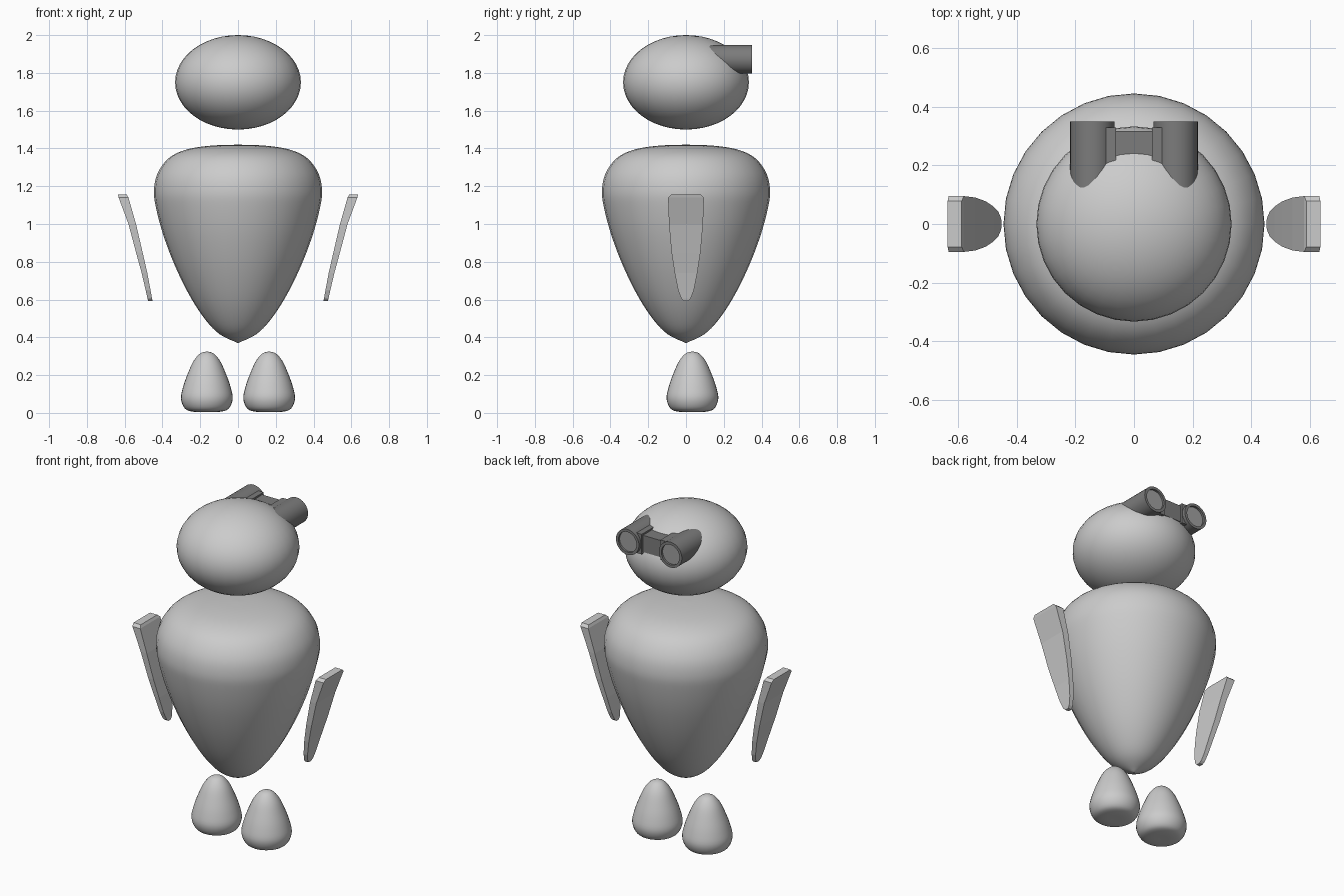
import bpy, bmesh, math

if "Cube" in bpy.data.objects:
    bpy.data.objects.remove(bpy.data.objects["Cube"])


def material(name, value):
    m = bpy.data.materials.new(name)
    m.diffuse_color = (value, value, value, 1)
    m.use_nodes = True
    m.node_tree.nodes["Principled BSDF"].inputs["Base Color"].default_value = m.diffuse_color
    return m


light = material("light grey", 0.6)
dark = material("dark grey", 0.2)
glass = material("lens grey", 0.35)


def finish(name, bm, mats, smooth_angle=None):
    bmesh.ops.recalc_face_normals(bm, faces=bm.faces)
    mesh = bpy.data.meshes.new(name)
    bm.to_mesh(mesh)
    bm.free()
    obj = bpy.data.objects.new(name, mesh)
    bpy.context.collection.objects.link(obj)
    for m in mats:
        mesh.materials.append(m)
    if smooth_angle:
        bpy.ops.object.select_all(action='DESELECT')
        obj.select_set(True)
        bpy.context.view_layer.objects.active = obj
        bpy.ops.object.shade_smooth_by_angle(angle=math.radians(smooth_angle))
    return obj


def loft(bm, rings):
    """Skin a list of closed rings and cap both ends."""
    loops = [[bm.verts.new(p) for p in ring] for ring in rings]
    for a, b in zip(loops, loops[1:]):
        for i in range(len(a)):
            j = (i + 1) % len(a)
            bm.faces.new((a[i], a[j], b[j], b[i]))
    return bm.faces.new(loops[0]), bm.faces.new(loops[-1])


def circle(r, n=32):
    return [(r * math.cos(2 * math.pi * i / n), r * math.sin(2 * math.pi * i / n))
            for i in range(n)]


def spline(points, steps=4):
    """Smooth (radius, height) profile through the points."""
    p = [points[0]] + points + [points[-1]]
    out = []
    for a, b, c, d in zip(p, p[1:], p[2:], p[3:]):
        for k in range(steps):
            t = k / steps
            out.append(tuple(0.5 * (2 * b[i] + (c[i] - a[i]) * t
                       + (2 * a[i] - 5 * b[i] + 4 * c[i] - d[i]) * t * t
                       + (3 * b[i] - a[i] - 3 * c[i] + d[i]) * t ** 3) for i in (0, 1)))
    return out + [points[-1]]


def turned(name, profile, x=0, y=0):
    bm = bmesh.new()
    loft(bm, [[(x + u, y + v, z) for u, v in circle(max(r, 0.002))]
              for r, z in spline(profile)])
    return finish(name, bm, [light], 60)


# Head
bm = bmesh.new()
bmesh.ops.create_uvsphere(bm, u_segments=32, v_segments=24, radius=1)
for v in bm.verts:
    v.co = (v.co.x * 0.333, v.co.y * 0.333, 1.75 + v.co.z * 0.25)
finish("head", bm, [light], 60)

# Body
turned("body", [(0, 0.37), (0.095, 0.415), (0.17, 0.49), (0.25, 0.61), (0.33, 0.77),
                (0.395, 0.94), (0.435, 1.09), (0.445, 1.18), (0.425, 1.27),
                (0.365, 1.35), (0.27, 1.395), (0.14, 1.415), (0, 1.42)])

for side, label in ((-1, "left"), (1, "right")):
    # Feet
    turned(label + "_foot", [(0, 0.005), (0.07, 0.006), (0.115, 0.022), (0.137, 0.075),
                             (0.125, 0.14), (0.1, 0.21), (0.07, 0.275),
                             (0.035, 0.315), (0, 0.325)], side * 0.165, 0.034)

    # Flat tapered arms: inner x, outer x, half width, height
    bm = bmesh.new()
    loft(bm, [[(side * xi, -w, z), (side * xo, -w, z), (side * xo, w, z), (side * xi, w, z)]
              for xi, xo, w, z in ((0.452, 0.475, 0.012, 0.592), (0.455, 0.479, 0.025, 0.605),
                                   (0.463, 0.489, 0.042, 0.65), (0.480, 0.510, 0.060, 0.74),
                                   (0.505, 0.540, 0.077, 0.85), (0.540, 0.580, 0.090, 1.0),
                                   (0.580, 0.632, 0.095, 1.14), (0.588, 0.636, 0.078, 1.155))])
    finish(label + "_arm", bm, [light])

    # Binocular tubes with recessed lenses
    bm = bmesh.new()
    _, lens = loft(bm, [[(side * 0.142 + u, y, 1.872 + v) for u, v in circle(r)]
                        for r, y in ((0.076, 0.08), (0.076, 0.35), (0.06, 0.35), (0.06, 0.338))])
    lens.material_index = 1
    finish(label + "_binocular_tube", bm, [dark, glass], 40)

# Binocular bridge, flared where it meets the tubes
bm = bmesh.new()
loft(bm, [[(x, y0, 1.872 - h), (x, y1, 1.872 - h), (x, y1, 1.872 + h), (x, y0, 1.872 + h)]
          for x, y0, y1, h in ((-0.11, 0.17, 0.33, 0.06), (-0.062, 0.17, 0.33, 0.06),
                               (-0.062, 0.2, 0.318, 0.05), (0.062, 0.2, 0.318, 0.05),
                               (0.062, 0.17, 0.33, 0.06), (0.11, 0.17, 0.33, 0.06))])
finish("binocular_bridge", bm, [dark])
